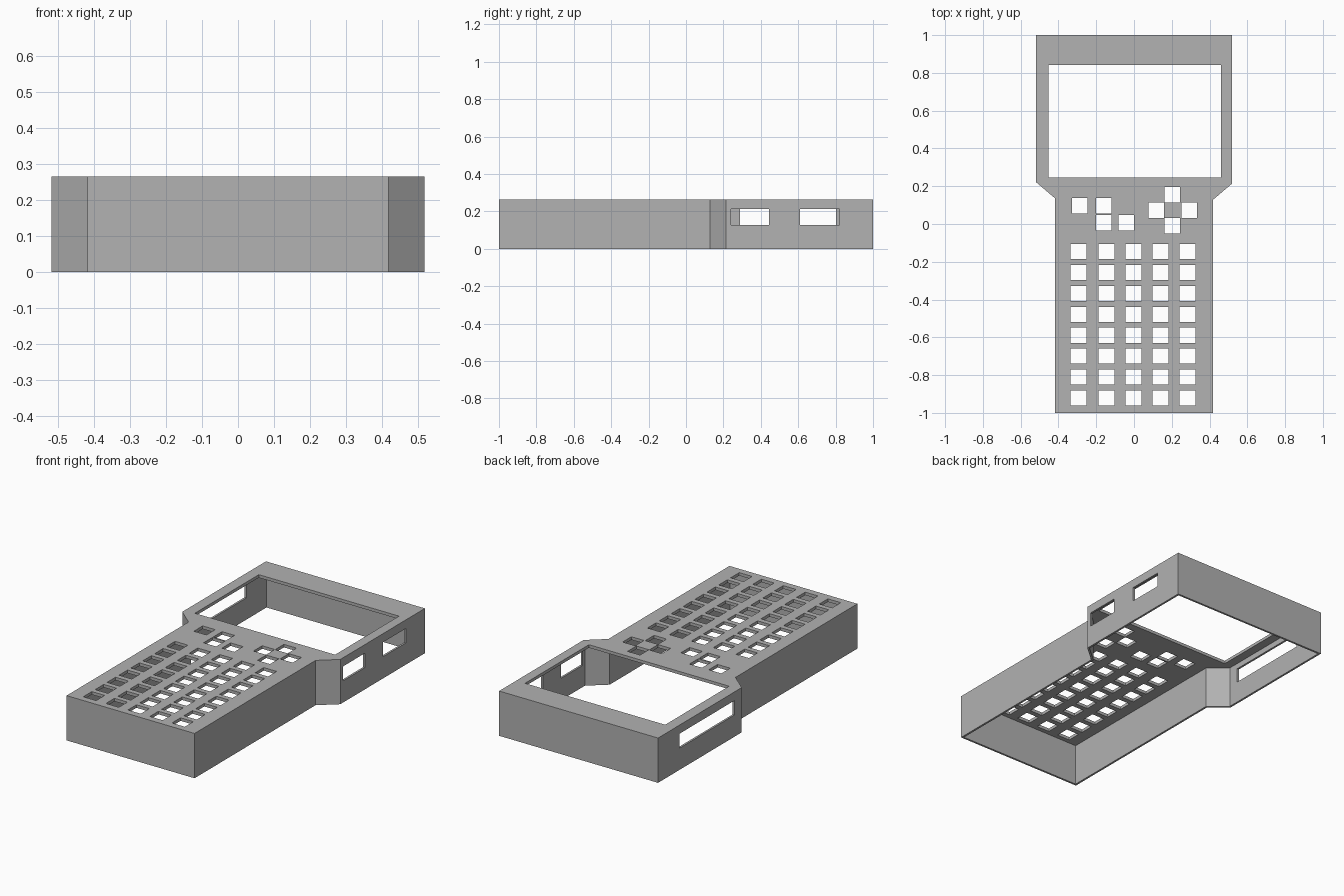
import bpy
import bmesh

default = bpy.data.objects.get("Cube")
if default:
    bpy.data.objects.remove(default, do_unlink=True)

HEIGHT = 0.264
WALL = 0.012
PLATE = 0.018

grey = bpy.data.materials.new("plastic grey")
grey.use_nodes = True
grey.diffuse_color = (0.445, 0.445, 0.445, 1)
grey.node_tree.nodes["Principled BSDF"].inputs["Base Color"].default_value = grey.diffuse_color


def finish(bm, name):
    bmesh.ops.recalc_face_normals(bm, faces=bm.faces)
    mesh = bpy.data.meshes.new(name)
    bm.to_mesh(mesh)
    bm.free()
    mesh.materials.append(grey)
    obj = bpy.data.objects.new(name, mesh)
    bpy.context.collection.objects.link(obj)
    return obj


def outline(inset):
    """Case footprint: wide screen end, angled shoulders, narrow keypad end."""
    wide, narrow, end = 0.518 - inset, 0.417 - inset, 1 - inset
    slide = 0.44 * inset
    right = [(narrow, -end), (narrow, 0.127 + slide), (wide, 0.213 + slide), (wide, end)]
    left = [(-wide, end), (-wide, 0.221 + slide), (-narrow, 0.135 + slide), (-narrow, -end)]
    return right + left


def prism(name, points, bottom, top):
    bm = bmesh.new()
    face = bm.faces.new([bm.verts.new((x, y, bottom)) for x, y in points])
    sides = bmesh.ops.extrude_face_region(bm, geom=[face])["geom"]
    moved = [v for v in sides if isinstance(v, bmesh.types.BMVert)]
    bmesh.ops.translate(bm, verts=moved, vec=(0, 0, top - bottom))
    return finish(bm, name)


def add_box(bm, low, high):
    verts = bmesh.ops.create_cube(bm, size=1)["verts"]
    for v in verts:
        v.co = [(a + b) / 2 + c * (b - a) for a, b, c in zip(low, high, v.co)]


def cut(target, cutter):
    cutter.hide_render = True
    mod = target.modifiers.new("cut", "BOOLEAN")
    mod.operation = "DIFFERENCE"
    mod.solver = "EXACT"
    mod.object = cutter
    bpy.context.view_layer.objects.active = target
    bpy.ops.object.modifier_apply(modifier=mod.name)
    bpy.data.objects.remove(cutter, do_unlink=True)


# Hollow case, open underneath
case = prism("calculator_case", outline(0), 0, HEIGHT)
cut(case, prism("cavity", outline(WALL), -0.1, HEIGHT - PLATE))

holes = bmesh.new()


def top_hole(x, y, width, depth):
    add_box(holes, (x - width / 2, y - depth / 2, HEIGHT - 0.05),
            (x + width / 2, y + depth / 2, HEIGHT + 0.05))


# Screen window
top_hole(0.004, 0.543, 0.914, 0.595)

# Main keypad
for x in (-0.294, -0.146, -0.003, 0.14, 0.284):
    for row in range(8):
        top_hole(x, -0.146 - 0.1107 * row, 0.084, 0.08)

# Function keys and arrow pad
for x, y in ((-0.286, 0.097), (-0.16, 0.097), (-0.16, 0.007), (-0.041, 0.007),
             (0.203, 0.155), (0.118, 0.074), (0.292, 0.074), (0.203, -0.01)):
    top_hole(x, y, 0.082, 0.082)

# Side ports: two on the left wall, one long slot on the right wall
for side, start, end in ((1, 0.24, 0.443), (1, 0.61, 0.822), (-1, 0.29, 0.802)):
    x = 0.518 * side
    add_box(holes, (x - 0.03, start, 0.128), (x + 0.03, end, 0.213))

cut(case, finish(holes, "hole_cutters"))
